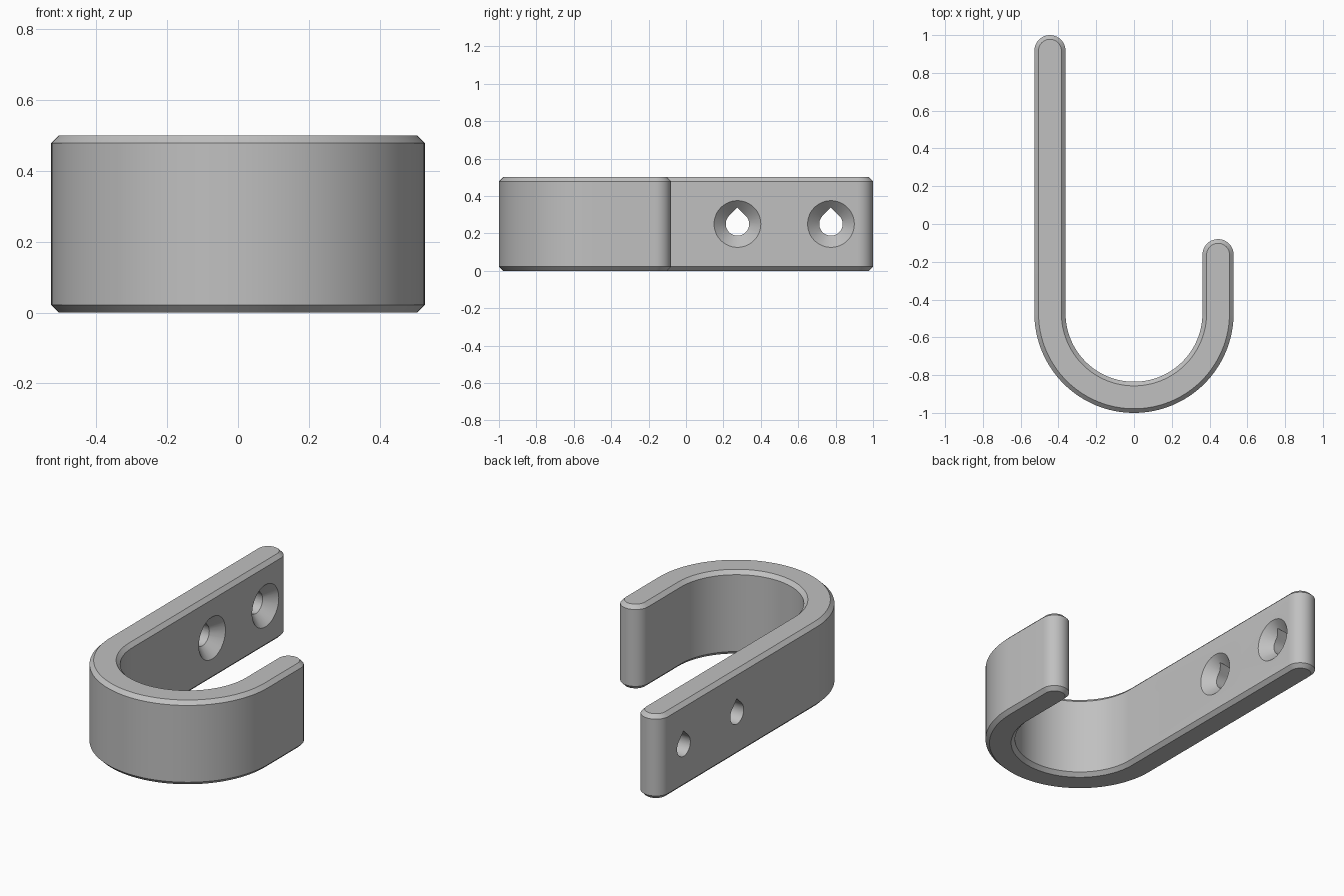
import bpy, bmesh, math

if "Cube" in bpy.data.objects:
    bpy.data.objects.remove(bpy.data.objects["Cube"])

R, HALF, H, CH = 0.445, 0.0825, 0.5, 0.022     # centreline radius, half wall, height, chamfer
CY, LONG_Y, SHORT_Y = -0.4725, 1 - HALF, -0.08 - HALF
HOLES, HOLE_Z, HOLE_R, SINK_R = (0.275, 0.775), 0.25, 0.0625, 0.125


def arc(cx, cy, r, a0, a1, n):
    return [(cx + r * math.cos(math.radians(a0 + (a1 - a0) * i / n)),
             cy + r * math.sin(math.radians(a0 + (a1 - a0) * i / n))) for i in range(n + 1)]


def outline(h):
    """J-shaped strip of half width h, counter-clockwise."""
    return (arc(0, CY, R + h, 180, 360, 64) + arc(R, SHORT_Y, h, 0, 180, 20)
            + arc(0, CY, R - h, 360, 180, 64) + arc(-R, LONG_Y, h, 0, 180, 20))


def loft(name, rings):
    """Closed solid through rings of matching 3D points."""
    bm = bmesh.new()
    rows = [[bm.verts.new(p) for p in ring] for ring in rings]
    n = len(rows[0])
    for a, b in zip(rows, rows[1:]):
        for i in range(n):
            j = (i + 1) % n
            bm.faces.new((a[i], a[j], b[j], b[i]))
    bm.faces.new(rows[0][::-1])
    bm.faces.new(rows[-1])
    bmesh.ops.recalc_face_normals(bm, faces=bm.faces)
    me = bpy.data.meshes.new(name)
    bm.to_mesh(me)
    bm.free()
    ob = bpy.data.objects.new(name, me)
    bpy.context.collection.objects.link(ob)
    return ob


# Hook body with chamfered rims
levels = ((0, HALF - CH), (CH, HALF), (H - CH, HALF), (H, HALF - CH))
hook = loft("wall_hook", [[(x, y, z) for x, y in outline(h)] for z, h in levels])
grey = bpy.data.materials.new("grey plastic")
grey.diffuse_color = (0.53, 0.53, 0.53, 1)
grey.use_nodes = True
grey.node_tree.nodes["Principled BSDF"].inputs["Base Color"].default_value = grey.diffuse_color
hook.data.materials.append(grey)

# Screw holes: teardrop bore plus countersink on the inner face
face_x = -R + HALF
cutters = []
for y in HOLES:
    drop = arc(y, HOLE_Z, HOLE_R, 135, 405, 36) + [(y, HOLE_Z + HOLE_R * math.sqrt(2))]
    cutters.append(loft("bore_cutter", [[(x, u, v) for u, v in drop] for x in (-0.7, -0.25)]))
    cone = [(face_x + d, arc(y, HOLE_Z, SINK_R + d, 0, 352.5, 47)) for d in (-0.075, 0.02)]
    cutters.append(loft("sink_cutter", [[(x, u, v) for u, v in ring] for x, ring in cone]))

bpy.context.view_layer.objects.active = hook
for c in cutters:
    c.hide_render = True
    mod = hook.modifiers.new("hole", 'BOOLEAN')
    mod.operation, mod.solver, mod.object = 'DIFFERENCE', 'EXACT', c
    bpy.ops.object.modifier_apply(modifier=mod.name)
for c in cutters:
    bpy.data.objects.remove(c)

bpy.ops.object.select_all(action='DESELECT')
hook.select_set(True)
bpy.ops.object.shade_smooth_by_angle(angle=math.radians(30))
